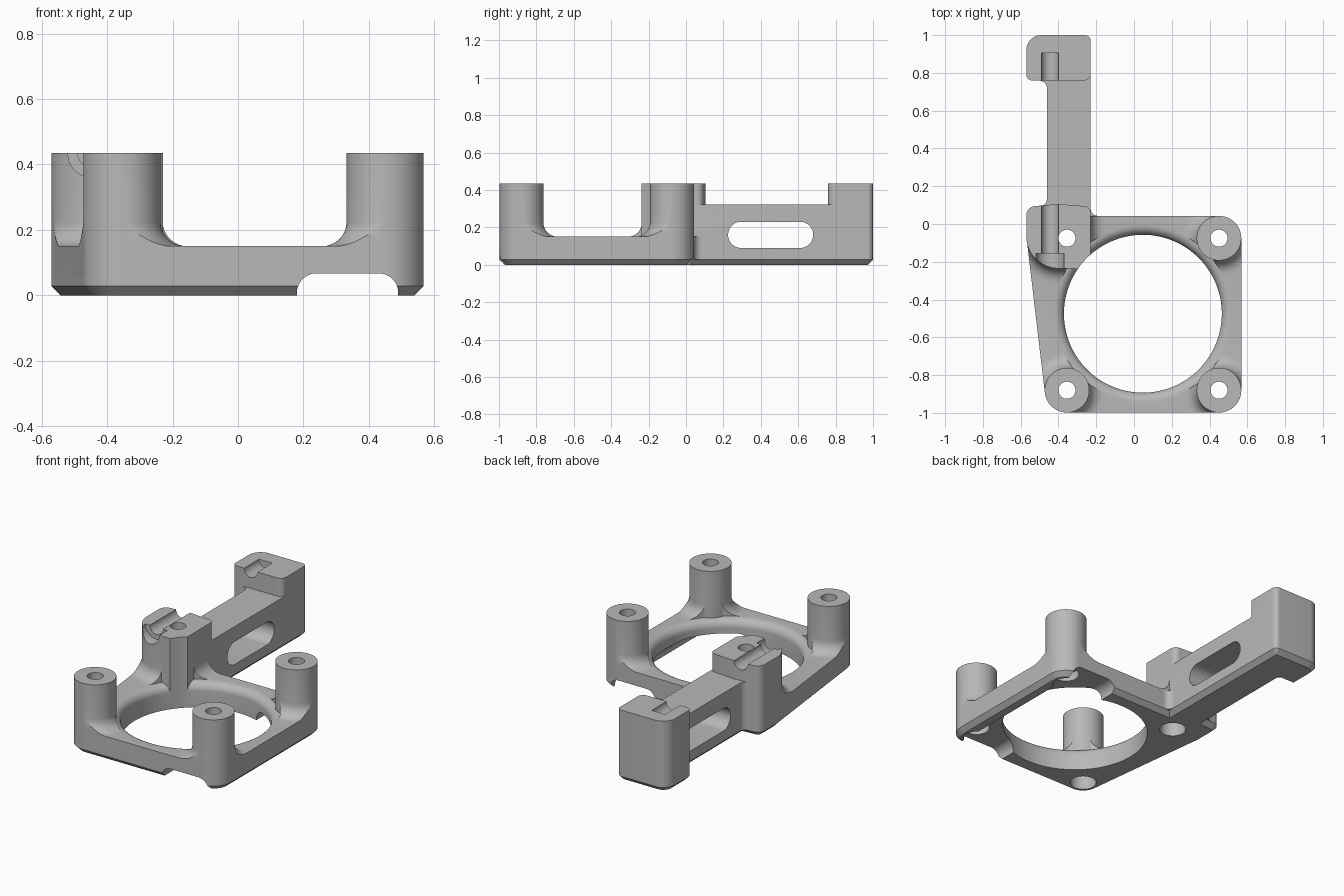
import bpy
import bmesh
from math import sin, cos, pi

cube = bpy.data.objects.get("Cube")
if cube:
    bpy.data.objects.remove(cube, do_unlink=True)

grey = bpy.data.materials.new("matte_grey")
grey.use_nodes = True
GREY = (0.48, 0.48, 0.48, 1)
grey.diffuse_color = GREY
grey.node_tree.nodes["Principled BSDF"].inputs["Base Color"].default_value = GREY

STEPS = 96
TOP = 0.435
PLATE = 0.15
AXES = {"z": lambda u, v, w: (u, v, w),
        "y": lambda u, v, w: (u, w, v),
        "x": lambda u, v, w: (w, u, v)}


def loft(name, rings, axis="z"):
    """Solid through a stack of (outline, height) rings."""
    bm = bmesh.new()
    loops = [[bm.verts.new(AXES[axis](u, v, w)) for u, v in pts] for pts, w in rings]
    for a, b in zip(loops, loops[1:]):
        for i in range(len(a)):
            j = (i + 1) % len(a)
            bm.faces.new((a[i], a[j], b[j], b[i]))
    bm.faces.new(loops[0][::-1])
    bm.faces.new(loops[-1])
    bmesh.ops.recalc_face_normals(bm, faces=bm.faces)
    mesh = bpy.data.meshes.new(name)
    bm.to_mesh(mesh)
    bm.free()
    obj = bpy.data.objects.new(name, mesh)
    bpy.context.collection.objects.link(obj)
    mesh.materials.append(grey)
    return obj


def outline(circles, grow=0.0):
    """Rounded convex outline wrapped round a set of (x, y, radius) circles."""
    pts = []
    for i in range(STEPS):
        a = 2 * pi * (i + 0.5) / STEPS
        c, s = cos(a), sin(a)
        x, y, r = max(circles, key=lambda k: k[0] * c + k[1] * s + k[2])
        pts.append((x + (r + grow) * c, y + (r + grow) * s))
    return pts


def solid(name, circles, levels, axis="z"):
    """Wrapped outline lofted through (height, growth) levels."""
    return loft(name, [(outline(circles, g), z) for z, g in levels], axis)


def combine(target, other, operation):
    mod = target.modifiers.new("combine", "BOOLEAN")
    mod.operation = operation
    mod.solver = "EXACT"
    mod.object = other
    bpy.context.view_layer.objects.active = target
    bpy.ops.object.modifier_apply(modifier=mod.name)
    bpy.data.objects.remove(other, do_unlink=True)


def chamfered(top):
    return [(0, -0.028), (0.028, 0), (top, 0)]


def corner_fillet(x, y, sx, sy, r, top):
    """Concave fillet filling an inside corner in plan."""
    e = 0.01
    pts = [(x - sx * e, y - sy * e), (x + sx * r, y - sy * e)]
    for i in range(9):
        a = pi / 2 * i / 8
        pts.append((x + sx * r * (1 - sin(a)), y + sy * r * (1 - cos(a))))
    pts.append((x - sx * e, y + sy * r))
    return loft("corner_fillet", [(pts, 0.028), (pts, top)])


# Layout
R = 0.118
posts = [(-0.355, -0.88, R), (0.45, -0.88, R), (0.45, -0.075, R)]
inner_hole = (-0.355, -0.075, R)
plate_shape = posts + [inner_hole, (-0.45, -0.075, R)]
near_shape = [(-0.40, -0.065, 0.17), (-0.27, -0.198, 0.04),
              (-0.265, 0.06, 0.035), (-0.52, 0.045, 0.05)]
far_shape = [(-0.49, 0.92, 0.08), (-0.26, 0.97, 0.03),
             (-0.265, 0.795, 0.035), (-0.54, 0.79, 0.03)]
arm_shape = [(x, y, 0.03) for x in (-0.43, -0.26) for y in (0.0, 0.9)]
opening = [(0.047, -0.475, 0.418)]

# Base plate
frame = solid("mounting_frame", plate_shape, chamfered(PLATE))

# Flared skirts at the feet of posts and near block, trimmed to the plate edge
F = 0.075
flare = [(0.06, F)]
for i in range(9):
    a = pi / 2 * i / 8
    flare.append((PLATE + F * (1 - cos(a)), F * (1 - sin(a))))
for shape in [[p] for p in posts] + [near_shape]:
    skirt = solid("skirt", shape, flare)
    trim = solid("trim", plate_shape, [(0.04, 0), (0.4, 0)])
    combine(skirt, trim, "INTERSECT")
    combine(frame, skirt, "UNION")

# Rounded upper rim of the large opening
E = 0.05
rim = [(-0.1, 0)]
for i in range(9):
    a = pi / 2 * i / 8
    rim.append((PLATE - E + E * sin(a), E * (1 - cos(a))))
rim.append((0.4, E))
combine(frame, solid("rim_cutter", opening, rim), "DIFFERENCE")

# Posts, clamp blocks and arm
for p in posts:
    combine(frame, solid("post", [p], [(0.06, 0), (TOP, 0)]), "UNION")
combine(frame, solid("near_block", near_shape, chamfered(TOP)), "UNION")
combine(frame, solid("arm", arm_shape, chamfered(0.323)), "UNION")
combine(frame, solid("far_block", far_shape, chamfered(TOP)), "UNION")
for x, y, sx, sy, r, top in [(-0.46, 0.76, -1, -1, 0.045, 0.323),
                             (-0.46, 0.095, -1, 1, 0.04, 0.323),
                             (-0.23, 0.043, 1, 1, 0.04, PLATE)]:
    combine(frame, corner_fillet(x, y, sx, sy, r, top), "UNION")

# Large round opening
combine(frame, solid("opening", opening, [(-0.1, 0), (0.6, 0)]), "DIFFERENCE")

# Screw holes with wider recesses below
for x, y, _ in posts + [inner_hole]:
    bore = [(-0.1, 0.03), (0.12, 0.03), (0.121, 0), (0.6, 0)]
    combine(frame, solid("bore", [(x, y, 0.045)], bore), "DIFFERENCE")

# Cable channel under the plate
channel = [(x, z, 0.06) for x in (0.24, 0.43) for z in (-0.2, 0.007)]
combine(frame, solid("channel", channel, [(-1.1, 0), (0.2, 0)], "y"), "DIFFERENCE")

# Slot through the arm
slot = [(0.295, 0.16, 0.07), (0.61, 0.16, 0.07)]
combine(frame, solid("slot", slot, [(-0.7, 0), (0, 0)], "x"), "DIFFERENCE")

# Rod grooves in the tops of both blocks, with a wider head pocket in front
for r, y0, y1 in [(0.045, -0.2, 0.2), (0.045, 0.7, 0.905), (0.075, -0.3, -0.157)]:
    rod = solid("groove", [(-0.445, TOP, r)], [(y0, 0), (y1, 0)], "y")
    combine(frame, rod, "DIFFERENCE")

# Smooth curved faces, sharp edges kept
bpy.ops.object.select_all(action="DESELECT")
frame.select_set(True)
bpy.context.view_layer.objects.active = frame
bpy.ops.object.shade_smooth_by_angle(angle=pi / 6)
